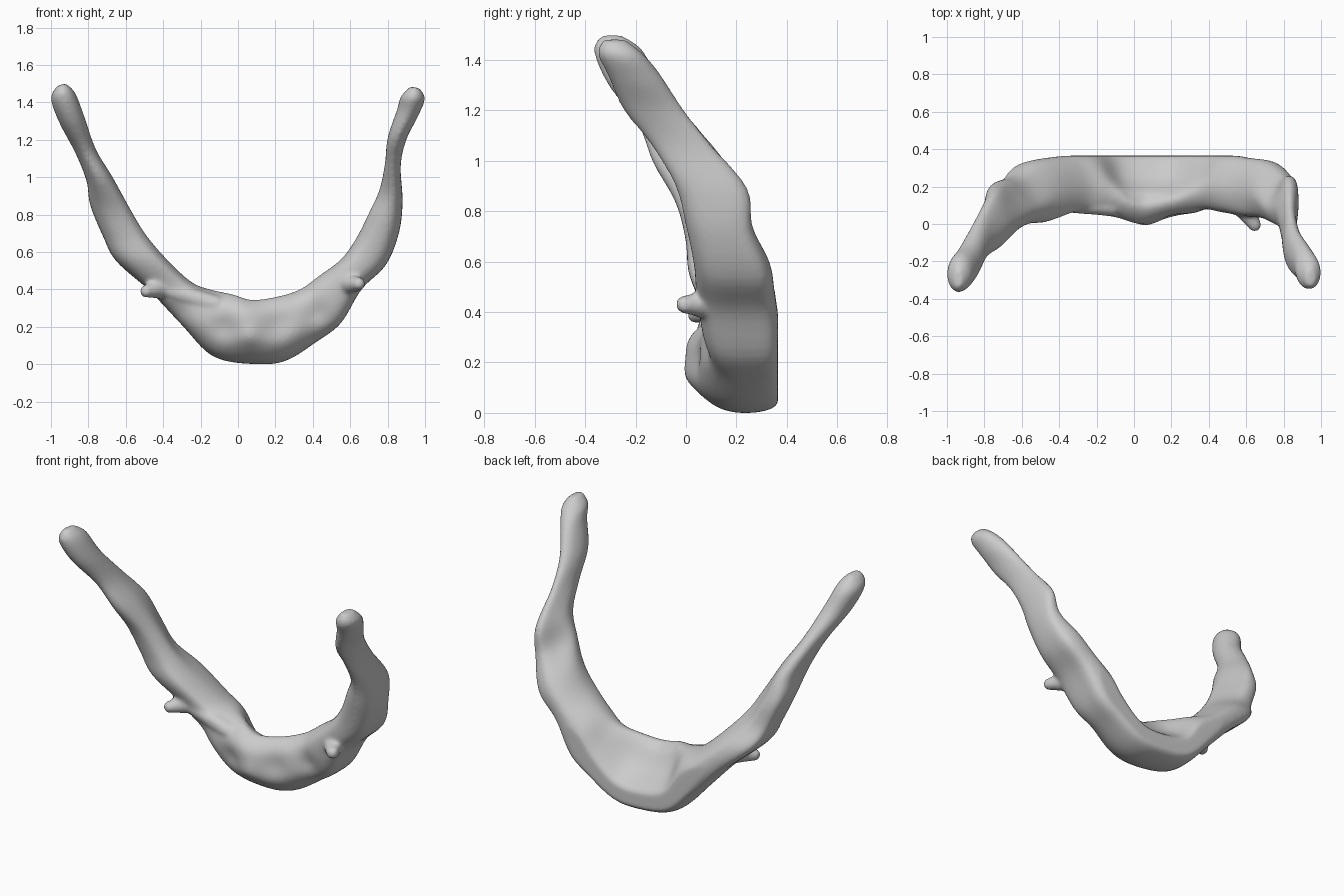
import bpy, bmesh, math
from mathutils import Vector

if "Cube" in bpy.data.objects:
    bpy.data.objects.remove(bpy.data.objects["Cube"])

# Stations along the U: outer x,z / inner x,z / front y, back y
STATIONS = [
    (-.965, 1.49, -.92, 1.50, -.34, -.25), (-1.0, 1.42, -.87, 1.45, -.365, -.17),
    (-.955, 1.29, -.82, 1.32, -.31, -.10), (-.87, 1.13, -.76, 1.15, -.19, .04),
    (-.81, .98, -.67, 1.0, -.13, .16), (-.79, .85, -.57, .82, -.04, .22),
    (-.72, .68, -.49, .69, 0, .25), (-.65, .55, -.38, .56, .01, .33),
    (-.47, .39, -.25, .44, .06, .36), (-.30, .21, -.15, .40, .06, .37),
    (-.13, .04, -.03, .375, .03, .37), (.10, 0, .07, .345, .02, .37),
    (.26, .02, .20, .36, .03, .37), (.42, .12, .33, .40, .07, .37),
    (.55, .22, .43, .47, .06, .37), (.66, .40, .55, .56, .04, .35),
    (.79, .53, .63, .67, .03, .33), (.86, .70, .70, .81, 0, .26),
    (.88, .87, .755, .93, -.04, .24), (.87, 1.06, .785, 1.07, -.14, .10),
    (.90, 1.20, .80, 1.21, -.25, -.01), (.96, 1.32, .85, 1.36, -.31, -.10),
    (1.0, 1.42, .87, 1.43, -.35, -.17), (.97, 1.475, .92, 1.485, -.33, -.24)]

# Cross-sections: (outer-to-inner fraction, front-to-back fraction)
SLANTED = [(1, .3), (.78, .03), (.38, 0), (.09, .26), (0, .6), (.08, .96), (.36, 1), (.66, .62)]
BOXY = [(1, .4), (.82, .05), (.34, .02), (.05, .2), (0, .6), (.07, .94), (.55, 1), (.86, .78)]
ROUND = [(.5 + .5 * math.cos(a * math.pi / 4), .5 - .5 * math.sin(a * math.pi / 4)) for a in range(8)]


def clamp(v):
    return min(1, max(0, v))


def spline(a, b, c, d, t):
    return .5 * (2 * b + (c - a) * t + (2 * a - 5 * b + 4 * c - d) * t * t
                 + (3 * b - a - 3 * c + d) * t ** 3)


def ring(st):
    ox, oz, ix, iz, y0, y1 = st
    mid = (oz + iz) / 2
    s = clamp((1.25 - mid) / .5)                                   # round near the tips
    w = clamp((mid - .2) / .12) * (1 - .6 * clamp((mid - .55) / .2))  # boxy on the flanks
    pts = []
    for a, b, r in zip(SLANTED, BOXY, ROUND):
        t, f = ((p + (q - p) * w) * s + c * (1 - s) for p, q, c in zip(a, b, r))
        pts.append(Vector((ox + (ix - ox) * t, y0 + (y1 - y0) * f, oz + (iz - oz) * t)))
    out = []
    for i in range(8):
        q = [pts[(i + k) % 8] for k in (-1, 0, 1, 2)]
        out += [spline(*q, k / 5) for k in range(5)]
    return out


# Shallow pits (+) and swellings (-) on the front: x, z, radius, y shift
DENTS = [(-.08, .19, .07, .03), (.22, .21, .08, .03), (.06, .15, .06, -.02),
         (.03, .30, .10, -.03), (-.32, .28, .06, .02), (.42, .27, .06, .02)]

rings = [ring(s) for s in STATIONS]
bm = bmesh.new()
loops = []
n = len(rings)
for i in range(n - 1):
    q = [rings[min(max(i + k, 0), n - 1)] for k in (-1, 0, 1, 2)]
    for k in range(5 if i < n - 2 else 6):
        loop = []
        for a, b, c, d in zip(*q):
            p = spline(a, b, c, d, k / 5)
            if p.y < .16:
                for x, z, r, dy in DENTS:
                    p.y += dy * math.exp(-((p.x - x) ** 2 + (p.z - z) ** 2) / r ** 2)
            p.y = min(p.y, .365)
            p.z = max(p.z, 0)
            loop.append(bm.verts.new(p))
        loops.append(loop)
for A, B in zip(loops, loops[1:]):
    for j in range(40):
        bm.faces.new((A[j], A[j - 1], B[j - 1], B[j]))
bm.faces.new(loops[0])
bm.faces.new(loops[-1][::-1])
bmesh.ops.recalc_face_normals(bm, faces=bm.faces)


# Rounded lumps strung along a line, fused by the remesh
def taper(base, tip, r0, r1, steps=7):
    base, tip = Vector(base), Vector(tip)
    for k in range(steps):
        t = k / (steps - 1)
        ball = bmesh.ops.create_icosphere(bm, subdivisions=3, radius=r0 + (r1 - r0) * t)
        bmesh.ops.translate(bm, verts=ball["verts"], vec=base.lerp(tip, t))


# Side spurs and the front ridge that runs into the left one
taper((-.36, .16, .42), (-.49, .04, .39), .075, .035)
taper((.55, .15, .43), (.645, -.005, .43), .075, .036)
taper((-.42, .11, .41), (-.12, .09, .32), .045, .05, 12)

mesh = bpy.data.meshes.new("curved_bone")
bm.to_mesh(mesh)
bm.free()
obj = bpy.data.objects.new("curved_bone", mesh)
bpy.context.collection.objects.link(obj)

# Fuse and soften
rm = obj.modifiers.new("fuse", 'REMESH')
rm.mode = 'VOXEL'
rm.voxel_size = .011
rm.use_smooth_shade = True
sm = obj.modifiers.new("soften", 'SMOOTH')
sm.factor = .5
sm.iterations = 8
